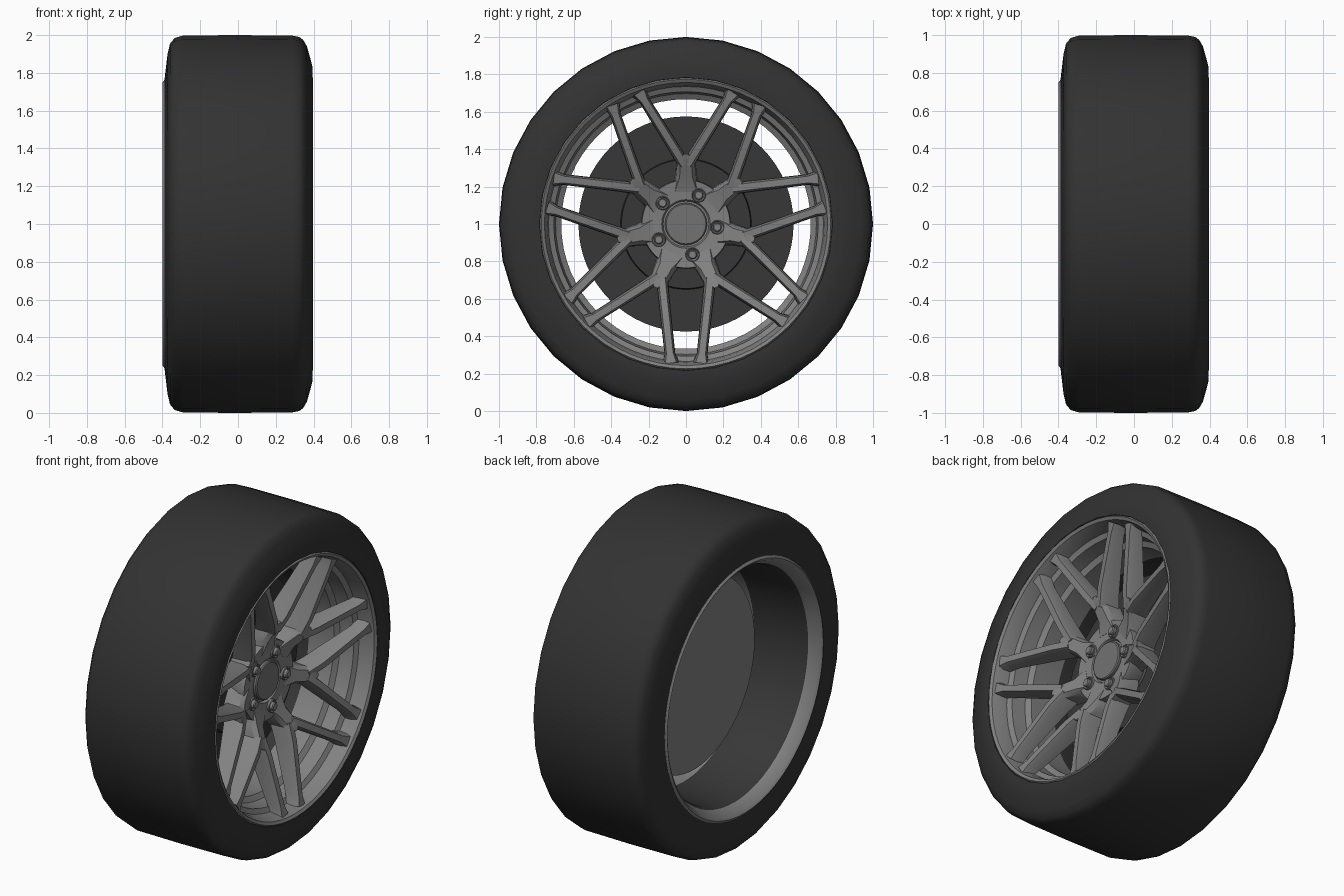
import bpy, bmesh, math
from mathutils import Vector

cube = bpy.data.objects.get("Cube")
if cube:
    bpy.data.objects.remove(cube, do_unlink=True)


def material(name, value):
    m = bpy.data.materials.new(name)
    m.use_nodes = True
    color = (value, value, value, 1)
    m.diffuse_color = color
    bsdf = m.node_tree.nodes["Principled BSDF"]
    bsdf.inputs["Base Color"].default_value = color
    bsdf.inputs["Roughness"].default_value = 0.6
    return m


RUBBER = material("black rubber", 0.032)
ALLOY = material("grey alloy", 0.22)
DARK = material("dark metal", 0.038)
CAP = material("cap grey", 0.17)


def place(x, r, angle, side=0.0):
    """Point at radius r along a spoke direction, shifted sideways."""
    s, c = math.sin(angle), math.cos(angle)
    return Vector((x, r * s + side * c, 1 + r * c - side * s))


def finish(name, bm, mats, rule=None, angle=35):
    bmesh.ops.remove_doubles(bm, verts=bm.verts, dist=0.0001)
    bmesh.ops.recalc_face_normals(bm, faces=bm.faces)
    if rule:
        for f in bm.faces:
            f.material_index = rule(f)
    me = bpy.data.meshes.new(name)
    bm.to_mesh(me)
    bm.free()
    ob = bpy.data.objects.new(name, me)
    bpy.context.collection.objects.link(ob)
    for m in mats:
        me.materials.append(m)
    bpy.ops.object.select_all(action="DESELECT")
    ob.select_set(True)
    bpy.context.view_layer.objects.active = ob
    bpy.ops.object.shade_smooth_by_angle(angle=math.radians(angle))
    return ob


def bridge(bm, rings, closed=False):
    n = len(rings[0])
    pairs = list(zip(rings, rings[1:] + rings[:1] if closed else rings[1:]))
    for a, b in pairs:
        for i in range(n):
            j = (i + 1) % n
            bm.faces.new((a[i], a[j], b[j], b[i]))
    if not closed:
        bm.faces.new(rings[0])
        bm.faces.new(rings[-1])


def lathe(name, profile, mats, steps, closed=False, rule=None, angle=35):
    """Spin (x, radius) points about the axle."""
    bm = bmesh.new()
    rings = [[bm.verts.new(place(x, r, math.tau * i / steps)) for i in range(steps)]
             for x, r in profile]
    bridge(bm, rings, closed)
    return finish(name, bm, mats, rule, angle)


# Tyre: rounded tread shoulders, tapered outer sidewall
lathe("tyre", [(0.36, 0.77), (0.393, 0.784), (0.395, 0.83), (0.385, 0.87),
               (0.365, 0.94), (0.345, 0.975), (0.325, 0.99), (0.29, 0.997),
               (0, 1.0), (-0.29, 0.998), (-0.335, 0.985), (-0.36, 0.955),
               (-0.373, 0.9), (-0.385, 0.8), (-0.39, 0.757), (-0.34, 0.76)],
      [RUBBER], 32, closed=True, angle=50)


# Rim barrel: bright front steps and rear lip, dark inner wall
def barrel_rule(f):
    return 1 if -0.32 < f.calc_center_median().x < 0.01 else 0


lathe("rim_barrel", [(0.385, 0.784), (0.397, 0.774), (0.387, 0.757), (0.345, 0.742),
                     (0.3, 0.735), (0.285, 0.707), (0.2, 0.697), (0.18, 0.667),
                     (0.01, 0.667), (-0.3, 0.69), (-0.33, 0.703), (-0.39, 0.735),
                     (-0.4, 0.75), (-0.39, 0.762), (-0.33, 0.75), (-0.3, 0.72),
                     (0, 0.7), (0.2, 0.715), (0.28, 0.75), (0.34, 0.765)],
      [ALLOY, DARK], 64, closed=True, rule=barrel_rule)

# Brake disc with raised hat; the inboard face is bright
lathe("brake_disc", [(-0.06, 0.575), (0, 0.575), (0, 0.35), (0.035, 0.345)],
      [DARK, ALLOY], 64, rule=lambda f: 1 if f.normal.x < -0.9 and
      f.calc_center_median().x < -0.03 else 0)

# Hub body and centre cap
lathe("hub", [(0.02, 0.16), (0.08, 0.17), (0.085, 0.215), (0.175, 0.24),
              (0.205, 0.235), (0.195, 0.13), (0.18, 0.122), (0.18, 0.11)],
      [ALLOY], 56)
lathe("centre_cap", [(0.16, 0.112), (0.197, 0.112), (0.203, 0.106)], [CAP], 48)


def loft(bm, angle, sections):
    """Tapered bar with chamfered front edges.
    Section: radius, side, front x, back x, front and back half width."""
    rings = []
    first, last = sections[0], sections[-1]
    d = Vector((last[0] - first[0], last[1] - first[1])).normalized()
    for r, side, front, back, wf, wb in sections:
        outline = [(wf, front), (wb, front - 0.03), (wb * 1.1, back),
                   (-wb * 1.1, back), (-wb, front - 0.03), (-wf, front)]
        rings.append([bm.verts.new(place(x, r - d.y * w, angle, side + d.x * w))
                      for w, x in outline])
    bridge(bm, rings)


# Seven forked spokes, each with a stem and two mirrored arms
for k in range(7):
    a = math.tau * k / 7
    bm = bmesh.new()
    loft(bm, a, [(0.17, 0, 0.2, 0.09, 0.06, 0.075),
                 (0.25, 0, 0.225, 0.105, 0.034, 0.055),
                 (0.33, 0, 0.272, 0.14, 0.03, 0.046),
                 (0.375, 0, 0.285, 0.16, 0.012, 0.022)])
    for s in (1, -1):
        loft(bm, a, [(0.315, s * 0.008, 0.266, 0.14, 0.018, 0.03),
                     (0.4, s * 0.06, 0.3, 0.18, 0.018, 0.028),
                     (0.66, s * 0.222, 0.362, 0.28, 0.018, 0.026),
                     (0.705, s * 0.25, 0.374, 0.3, 0.03, 0.04)])
    finish(f"spoke_{k + 1}", bm, [ALLOY], angle=30)

# Five wheel bolts, each in a raised collar
for k in range(5):
    centre = place(0.2, 0.168, math.radians(24 + 72 * k))
    bm = bmesh.new()
    for outline in ([(-0.03, 0.038), (0.008, 0.038), (0.012, 0.034), (0.004, 0.028)],
                    [(-0.03, 0.024), (0.022, 0.024), (0.027, 0.019)]):
        rings = [[bm.verts.new(centre + Vector((x, r * math.sin(t), r * math.cos(t))))
                  for t in [math.tau * i / 18 for i in range(18)]]
                 for x, r in outline]
        bridge(bm, rings)
    finish(f"wheel_bolt_{k + 1}", bm, [ALLOY])
